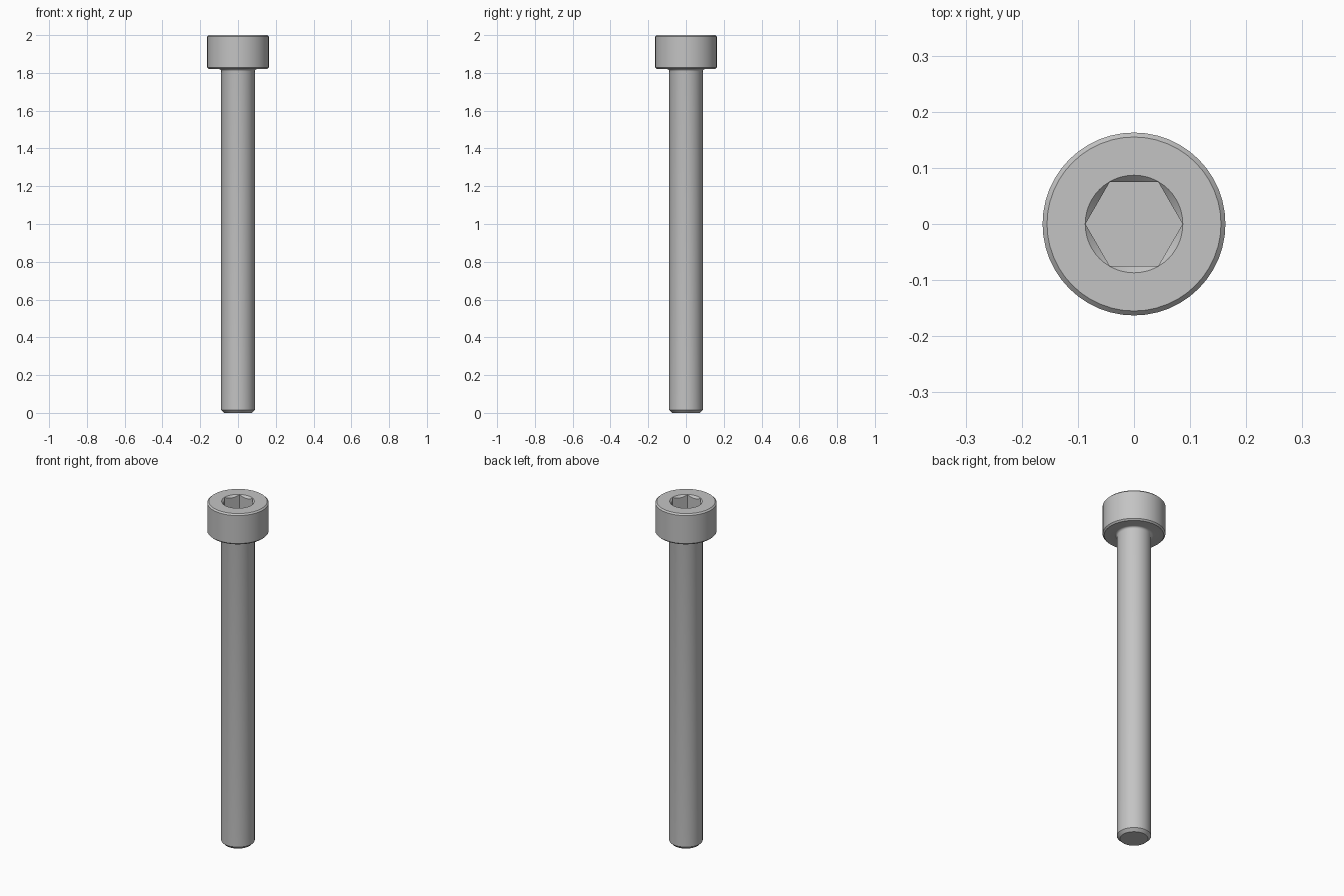
import bpy
import bmesh
import math

cube = bpy.data.objects.get("Cube")
if cube:
    bpy.data.objects.remove(cube, do_unlink=True)

steel = bpy.data.materials.new("grey steel")
steel.use_nodes = True
GREY = (0.55, 0.55, 0.55, 1)
steel.diffuse_color = GREY
steel.node_tree.nodes["Principled BSDF"].inputs["Base Color"].default_value = GREY


def turned(name, profile, sides):
    """Closed solid of revolution from (radius, height) rings, bottom to top."""
    bm = bmesh.new()
    rings = []
    for r, z in profile:
        rings.append([bm.verts.new((r * math.cos(a), r * math.sin(a), z))
                      for a in (math.tau * i / sides for i in range(sides))])
    for low, high in zip(rings, rings[1:]):
        for i in range(sides):
            j = (i + 1) % sides
            bm.faces.new((low[i], low[j], high[j], high[i]))
    bm.faces.new(rings[0][::-1])
    bm.faces.new(rings[-1])
    mesh = bpy.data.meshes.new(name)
    bm.to_mesh(mesh)
    bm.free()
    mesh.materials.append(steel)
    obj = bpy.data.objects.new(name, mesh)
    bpy.context.collection.objects.link(obj)
    return obj


SHANK, HEAD, SEAT, TOP = 0.089, 0.163, 1.82, 2.0
FILLET, BEVEL, TIP = 0.012, 0.008, 0.016
SOCKET, DEPTH = 0.0865, 0.09

# Shank with chamfered tip, fillet under the head, bevelled head
profile = [(SHANK - TIP, 0), (SHANK, TIP)]
for k in range(5):
    a = math.pi / 2 * k / 4
    profile.append((SHANK + FILLET * (1 - math.cos(a)),
                    SEAT - FILLET * (1 - math.sin(a))))
profile += [(HEAD - BEVEL, SEAT), (HEAD, SEAT + BEVEL),
            (HEAD, TOP - BEVEL), (HEAD - BEVEL, TOP)]
screw = turned("socket_head_screw", profile, 48)

# Hexagonal socket and its conical lead-in
hexagon = turned("socket_cutter",
                 [(SOCKET, TOP - DEPTH), (SOCKET, TOP + 0.05)], 6)
cone = turned("lead_in_cutter",
              [(SOCKET - 0.02, TOP - 0.0205), (SOCKET + 0.02, TOP + 0.0195)], 48)

bpy.context.view_layer.objects.active = screw
for cutter in (hexagon, cone):
    cutter.hide_render = True
    cut = screw.modifiers.new(cutter.name, 'BOOLEAN')
    cut.operation = 'DIFFERENCE'
    cut.solver = 'EXACT'
    cut.object = cutter
    bpy.ops.object.modifier_apply(modifier=cut.name)
    bpy.data.objects.remove(cutter, do_unlink=True)

# Smooth round surfaces, sharp edges kept
bpy.ops.object.select_all(action='DESELECT')
screw.select_set(True)
bpy.ops.object.shade_smooth_by_angle(angle=math.radians(30))
